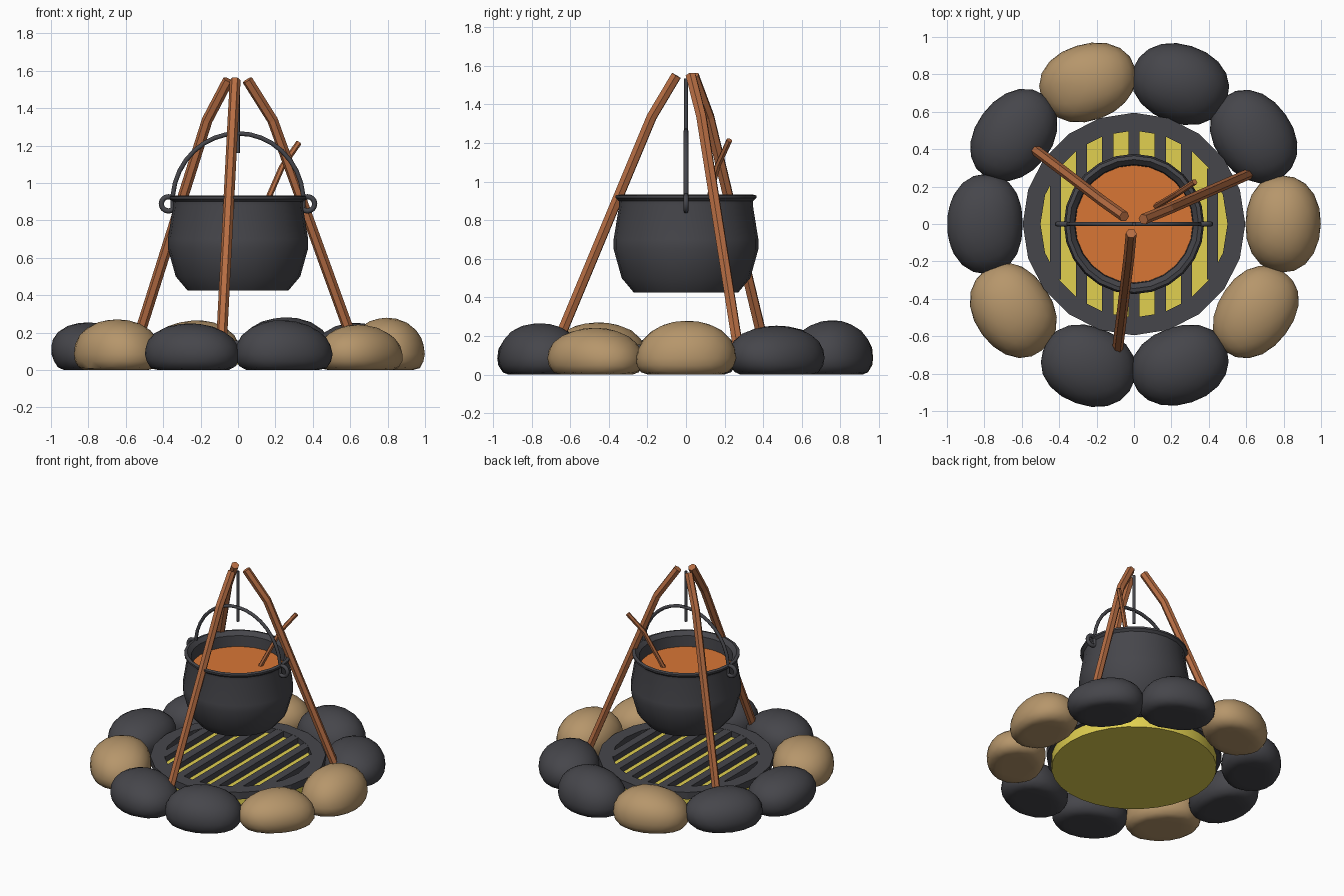
import bpy, bmesh, math, random
from mathutils import Vector

random.seed(7)

cube = bpy.data.objects.get("Cube")
if cube:
    bpy.data.objects.remove(cube, do_unlink=True)


def material(name, r, g, b):
    lin = [((c / 255 + 0.055) / 1.055) ** 2.4 for c in (r, g, b)]
    m = bpy.data.materials.new(name)
    m.use_nodes = True
    m.diffuse_color = (*lin, 1)
    m.node_tree.nodes["Principled BSDF"].inputs["Base Color"].default_value = (*lin, 1)
    return m


DARK = material("dark grey", 70, 70, 75)
TAN = material("tan stone", 182, 150, 107)
WOOD = material("brown wood", 182, 109, 67)
SOUP = material("orange soup", 216, 118, 53)
STRAW = material("yellow ember", 225, 208, 80)


def finish(obj, mat, angle=None):
    obj.data.materials.clear()
    obj.data.materials.append(mat)
    bpy.ops.object.select_all(action='DESELECT')
    obj.select_set(True)
    bpy.context.view_layer.objects.active = obj
    if angle:
        bpy.ops.object.shade_smooth_by_angle(angle=math.radians(angle))


def from_bmesh(name, bm, mat, angle=None):
    bmesh.ops.recalc_face_normals(bm, faces=bm.faces[:])
    mesh = bpy.data.meshes.new(name)
    bm.to_mesh(mesh)
    bm.free()
    obj = bpy.data.objects.new(name, mesh)
    bpy.context.collection.objects.link(obj)
    finish(obj, mat, angle)


def lathe(name, profile, sides, mat, angle=None, closed=False):
    """Spin an (r, z) profile about the z axis."""
    bm = bmesh.new()
    vs = [bm.verts.new((r, 0, z)) for r, z in profile]
    pairs = list(zip(vs, vs[1:])) + ([(vs[-1], vs[0])] if closed else [])
    edges = [bm.edges.new(p) for p in pairs]
    bmesh.ops.spin(bm, geom=vs + edges, cent=(0, 0, 0), axis=(0, 0, 1),
                   angle=math.tau, steps=sides, use_merge=True)
    bmesh.ops.remove_doubles(bm, verts=bm.verts[:], dist=1e-4)
    from_bmesh(name, bm, mat, angle)


def rod(name, points, radius, mat, detail=1, cyclic=False, angle=None):
    """Tube along a path; detail 1 gives six sides, 2 gives eight."""
    cu = bpy.data.curves.new(name, 'CURVE')
    cu.dimensions = '3D'
    cu.bevel_depth = radius
    cu.bevel_resolution = detail
    cu.use_fill_caps = True
    sp = cu.splines.new('POLY')
    sp.points.add(len(points) - 1)
    for p, co in zip(sp.points, points):
        p.co = (*co, 1)
    sp.use_cyclic_u = cyclic
    sp.use_smooth = angle is not None
    obj = bpy.data.objects.new(name, cu)
    bpy.context.collection.objects.link(obj)
    bpy.ops.object.select_all(action='DESELECT')
    obj.select_set(True)
    bpy.context.view_layer.objects.active = obj
    bpy.ops.object.convert(target='MESH')
    finish(bpy.context.view_layer.objects.active, mat, angle)


def arc(cx, cz, rx, rz, start, end, n):
    angles = [math.radians(start + (end - start) * i / n) for i in range(n + 1)]
    return [(cx + rx * math.cos(a), 0, cz + rz * math.sin(a)) for a in angles]


# Ring of domed stones with wide flat undersides
def stone(i, mat, height):
    bm = bmesh.new()
    bmesh.ops.create_icosphere(bm, subdivisions=3, radius=1)
    bumps = [(Vector([random.uniform(-1, 1) for _ in range(3)]).normalized(),
              random.uniform(-.07, .05)) for _ in range(8)]
    a = math.tau * i / 10
    out, side = Vector((math.cos(a), math.sin(a), 0)), Vector((-math.sin(a), math.cos(a), 0))
    for v in bm.verts:
        d = v.co.normalized()
        box = sum(abs(c) ** 2.15 for c in d) ** (-1 / 2.15)
        swell = 1 + sum(h * max(0, d.dot(n)) ** 4 for n, h in bumps)
        p = d * box * swell
        z = 0.085 + p.z * ((height - 0.085) if p.z > 0 else 0.14)
        v.co = out * (0.795 + p.x * 0.205) + side * p.y * 0.266 + Vector((0, 0, max(z, 0)))
    from_bmesh(f"stone_{i + 1}", bm, mat, 40)


heights = [.28, .255, .275, .27, .255, .25, .27, .25, .27, .24]
for i, h in enumerate(heights):
    stone(i, TAN if i in (0, 3, 6, 9) else DARK, h)

# Ember bed and slotted grate above it
lathe("ember_bed", [(0, .03), (.56, .03), (.56, .115), (0, .115)], 32, STRAW, 30)
lathe("grate_ring", [(.5, .105), (.595, .105), (.595, .157), (.5, .157)], 20, DARK, closed=True)
bm = bmesh.new()
for i in range(-3, 4):
    x = i * 0.14
    size = Vector((0.06, 2 * math.sqrt(0.515 ** 2 - x * x), 0.05))
    box = bmesh.ops.create_cube(bm, size=1)["verts"]
    for v in box:
        v.co = Vector((x, 0, 0.131)) + v.co * size
from_bmesh("grate_bars", bm, DARK)

# Cauldron with a thick lip, and the soup inside
lathe("cauldron", [(0, .425), (.27, .425), (.333, .5), (.375, .65), (.375, .7),
                   (.346, .88), (.348, .9), (.365, .915), (.366, .928), (.345, .933),
                   (.318, .905), (.312, .78), (0, .76)], 24, DARK, 28)
lathe("soup", [(0, .825), (.314, .825), (.314, .81), (0, .81)], 24, SOUP)

# Bail handle, its two ears and the hanging rod
rod("handle", arc(0, .9, .35, .365, -5, 185, 18), .012, DARK, 2, angle=50)
for name, s in (("left_ear", 1), ("right_ear", -1)):
    rod(name, arc(s * .372, .888, .038, .038, 0, 337.5, 15), .014, DARK, 2, True, 50)
rod("hanging_rod", [(0, 0, 1.16), (0, 0, 1.535)], .01, DARK, 2, angle=50)

# Bent tripod poles
rod("front_pole", [(-.015, -.05, 1.55), (-.027, -.178, 1.335), (-.088, -.672, .15)], .029, WOOD)
rod("back_right_pole", [(-.052, .04, 1.55), (-.165, .12, 1.335), (-.54, .405, .15)], .029, WOOD)
rod("back_left_pole", [(.05, .025, 1.55), (.185, .08, 1.335), (.615, .268, .15)], .029, WOOD)

# Wooden stirring stick
rod("stirring_stick", [(.11, .09, .8), (.235, .165, 1.085), (.325, .225, 1.215)], .016, WOOD)
